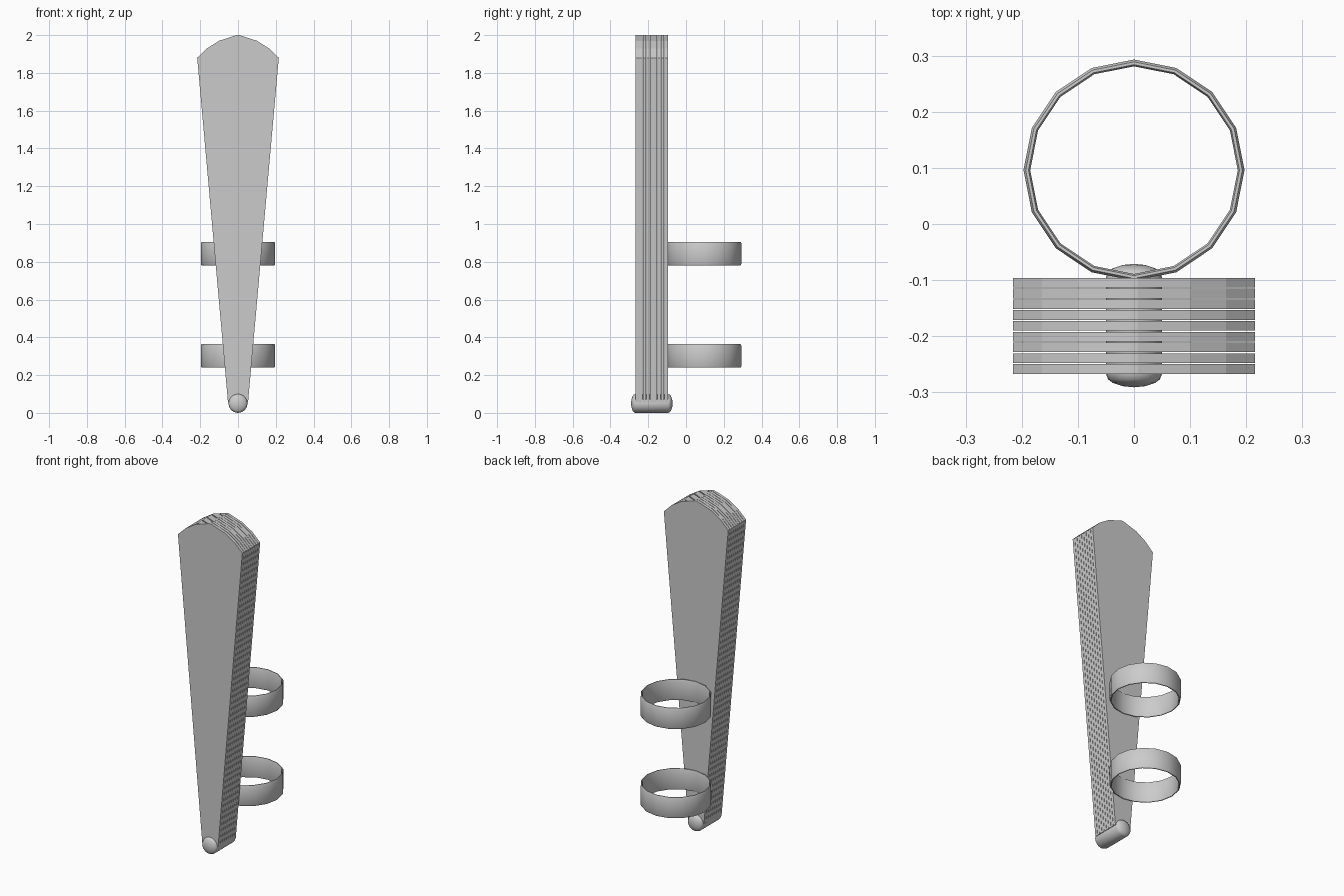
import bpy, bmesh, math
from mathutils import Matrix

cube = bpy.data.objects.get("Cube")
if cube:
    bpy.data.objects.remove(cube, do_unlink=True)

grey = bpy.data.materials.new("plain grey")
grey.use_nodes = True
grey.diffuse_color = (0.6, 0.6, 0.6, 1)
grey.node_tree.nodes["Principled BSDF"].inputs["Base Color"].default_value = (0.6, 0.6, 0.6, 1)


def finish(bm, name, smooth=None):
    bmesh.ops.recalc_face_normals(bm, faces=bm.faces)
    mesh = bpy.data.meshes.new(name)
    bm.to_mesh(mesh)
    bm.free()
    mesh.materials.append(grey)
    obj = bpy.data.objects.new(name, mesh)
    bpy.context.collection.objects.link(obj)
    if smooth:
        bpy.ops.object.select_all(action='DESELECT')
        obj.select_set(True)
        bpy.context.view_layer.objects.active = obj
        bpy.ops.object.shade_smooth_by_angle(angle=math.radians(smooth))
    return obj


def lathe(profile, sides, name, matrix, closed, smooth):
    """Revolve (radius, height) points about z, then place the result."""
    bm = bmesh.new()
    verts = [bm.verts.new((r, 0, h)) for r, h in profile]
    pairs = list(zip(verts, verts[1:]))
    if closed:
        pairs.append((verts[-1], verts[0]))
    edges = [bm.edges.new(p) for p in pairs]
    bmesh.ops.spin(bm, geom=verts + edges, axis=(0, 0, 1), cent=(0, 0, 0),
                   steps=sides, angle=math.tau)
    bmesh.ops.remove_doubles(bm, verts=bm.verts, dist=1e-5)
    bmesh.ops.transform(bm, matrix=matrix, verts=bm.verts)
    return finish(bm, name, smooth)


# Folded blades, stacked front to back with hairline gaps
half = [(0.053, 0.055), (0.216, 1.88), (0.164, 1.93), (0.1, 1.97), (0.007, 2.0)]
outline = half + [(-x, z) for x, z in reversed(half)]
blades, front, back, gap = 9, -0.267, -0.096, 0.002
pitch = (back - front + gap) / blades
for i in range(blades):
    y = front + i * pitch
    bm = bmesh.new()
    face = bm.faces.new([bm.verts.new((x, y, z)) for x, z in outline])
    out = bmesh.ops.extrude_face_region(bm, geom=[face])
    bmesh.ops.translate(bm, vec=(0, pitch - gap, 0),
                        verts=[v for v in out["geom"] if isinstance(v, bmesh.types.BMVert)])
    finish(bm, f"blade_{i + 1}")

# Pivot pin with domed ends
dome = [(0, 0.11), (0.02, 0.108), (0.038, 0.102), (0.046, 0.096), (0.05, 0.086)]
pin = dome + [(r, -h) for r, h in reversed(dome)]
lathe(pin, 24, "pivot_pin",
      Matrix.Translation((0, -0.181, 0.05)) @ Matrix.Rotation(math.pi / 2, 4, 'X'), False, 40)

# Two carrying rings on the back, with softened rims
outer, inner, h, b = 0.197, 0.185, 0.063, 0.008
ring = [(inner, -h + b), (inner + 0.003, -h), (outer - 0.004, -h), (outer, -h + b),
        (outer, h - b), (outer - 0.004, h), (inner + 0.003, h), (inner, h - b)]
for name, z in (("lower_ring", 0.302), ("upper_ring", 0.843)):
    lathe(ring, 16, name, Matrix.Translation((0, 0.096, z)), True, 40)
